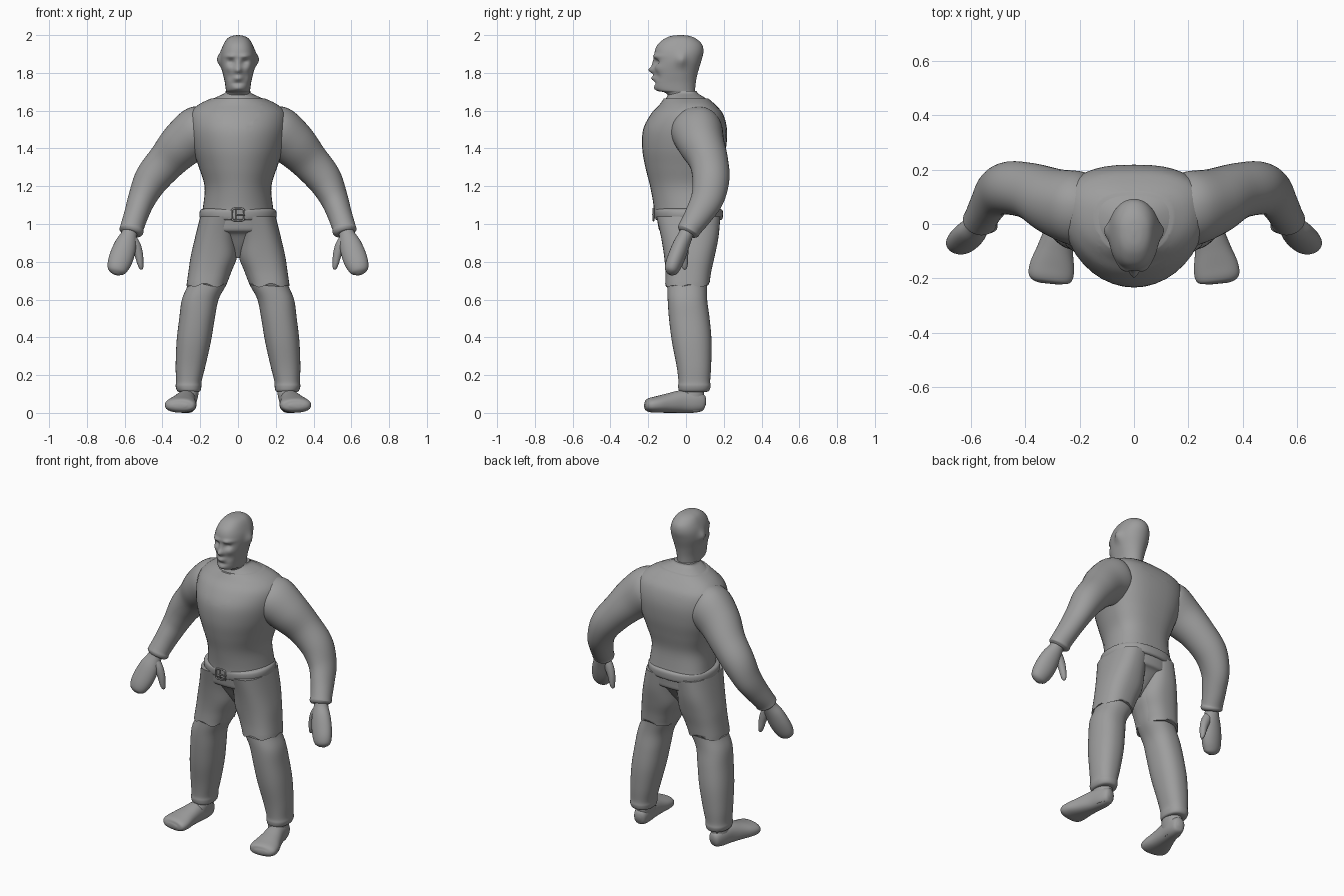
import bpy, bmesh, math
from mathutils import Vector

if "Cube" in bpy.data.objects:
    bpy.data.objects.remove(bpy.data.objects["Cube"])

X, Y, Z = Vector((1, 0, 0)), Vector((0, 1, 0)), Vector((0, 0, 1))
grey = bpy.data.materials.new("dark_grey")
grey.diffuse_color = (.34, .34, .34, 1)
grey.use_nodes = True
grey.node_tree.nodes["Principled BSDF"].inputs["Base Color"].default_value = grey.diffuse_color


def spline(rows, steps):
    """Catmull-Rom interpolation through rows of numbers."""
    out = []
    for i in range(len(rows) - 1):
        p0, p1 = rows[max(i - 1, 0)], rows[i]
        p2, p3 = rows[i + 1], rows[min(i + 2, len(rows) - 1)]
        for s in range(steps):
            t = s / steps
            out.append([0.5 * (2 * b + (c - a) * t + (2 * a - 5 * b + 4 * c - d) * t * t
                               + (3 * b - a - 3 * c + d) * t ** 3)
                        for a, b, c, d in zip(p0, p1, p2, p3)])
    out.append(list(rows[-1]))
    return out


def loft(name, rows, ref=None, e=(2, 2), n=40, steps=5, mirror=False):
    """Rows are x, y, z, side radius, front depth, back depth.
    Rings are level, or follow the path when a reference axis is given."""
    rows = spline(rows, steps)
    bm = bmesh.new()
    rings = []
    for i, (x, y, z, r, f, b) in enumerate(rows):
        t = Z
        if ref:
            t = (Vector(rows[min(i + 1, len(rows) - 1)][:3]) - Vector(rows[max(i - 1, 0)][:3])).normalized()
        u = (ref or Y).cross(t).normalized()
        v = t.cross(u)
        ring = []
        for k in range(n):
            a = 2 * math.pi * k / n
            c, s = math.cos(a), math.sin(a)
            p = 2 / (e[0] if s < 0 else e[1])
            cu = math.copysign(abs(c) ** p, c) * max(r, .002)
            sv = math.copysign(abs(s) ** p, s) * max(f if s < 0 else b, .002)
            ring.append(bm.verts.new(Vector((x, y, z)) + u * cu + v * sv))
        rings.append(ring)
    for lo, hi in zip(rings, rings[1:]):
        for k in range(n):
            bm.faces.new((lo[k], lo[(k + 1) % n], hi[(k + 1) % n], hi[k]))
    bm.faces.new(rings[0][::-1])
    bm.faces.new(rings[-1])
    bmesh.ops.recalc_face_normals(bm, faces=bm.faces)
    return finish(name, bm, mirror)


def smooth(me):
    me.shade_smooth()
    me.set_sharp_from_angle(angle=math.radians(50))


def finish(name, bm, mirror=False):
    me = bpy.data.meshes.new(name)
    bm.to_mesh(me)
    bm.free()
    smooth(me)
    me.materials.append(grey)
    ob = bpy.data.objects.new(name, me)
    bpy.context.collection.objects.link(ob)
    if mirror:
        ob.modifiers.new("Mirror", 'MIRROR').use_mirror_merge = False
    return ob


def upright(rows, mid=.5, grow=0, cx=0):
    """Turn z, half width, front y, back y (and optional centre x) into loft rows."""
    out = []
    for z, r, yf, yb, *x in rows:
        c = yf + (yb - yf) * mid
        out.append((x[0] if x else cx, c, z, r + grow, c - yf + grow, yb - c + grow))
    return out


def tube(rows):
    """Turn x, y, z, radius a, radius b (and optional back radius) into loft rows."""
    return [(x, y, z, a, b, back[0] if back else b) for x, y, z, a, b, *back in rows]


# Undershirt body, with the vest as a slightly larger shell cut by a scoop neck
body = [(1.03, .185, -.155, .175), (1.1, .172, -.16, .165), (1.2, .165, -.178, .16),
        (1.3, .195, -.203, .18), (1.4, .23, -.22, .2), (1.5, .25, -.215, .205),
        (1.58, .245, -.175, .185), (1.63, .2, -.13, .145), (1.665, .13, -.105, .105),
        (1.69, .075, -.095, .065), (1.705, .065, -.085, .055)]
loft("undershirt", upright(body, .62), e=(2, 2.6))
vest = loft("vest", upright(body[:9], .62, .012), e=(2, 2.6))
bm = bmesh.new()
bmesh.ops.create_cone(bm, cap_ends=True, segments=48, radius1=1, radius2=1, depth=1)
for v in bm.verts:
    x, y, z = v.co
    v.co = (x * .128, z, 1.65 + y * (.145 if y < 0 else .2))
bmesh.ops.recalc_face_normals(bm, faces=bm.faces)
cutter = finish("neckline_cutter", bm)
cutter.hide_render = True
cut = vest.modifiers.new("Neckline", 'BOOLEAN')
cut.operation, cut.object, cut.solver = 'DIFFERENCE', cutter, 'EXACT'
deps = bpy.context.evaluated_depsgraph_get()
trimmed = bpy.data.meshes.new_from_object(vest.evaluated_get(deps))
vest.modifiers.clear()
vest.data = trimmed
smooth(trimmed)
bpy.data.objects.remove(cutter)

# Head, pushed out and in to form the face and ears
head = loft("head", upright([
    (1.66, .062, -.08, .05), (1.695, .062, -.11, .048), (1.708, .064, -.155, .048),
    (1.75, .07, -.168, .052), (1.8, .081, -.168, .062), (1.86, .092, -.166, .08),
    (1.91, .09, -.166, .092), (1.95, .077, -.15, .085), (1.98, .058, -.115, .055),
    (1.995, .033, -.08, .02), (2.0, .005, -.04, -.02)], .58), e=(2.4, 2), n=72, steps=7)
bumps = [(0, 1.815, .03, .018, .018), (0, 1.85, .012, .014, .025), (.04, 1.888, .014, .028, .011),
         (.036, 1.857, -.016, .018, .014), (.055, 1.825, .008, .02, .02), (0, 1.772, .016, .024, .012),
         (0, 1.745, -.007, .03, .008), (0, 1.718, .008, .025, .012), (.04, 1.78, -.009, .02, .025)]
for v in head.data.vertices:
    x, y, z = v.co
    if y < -.07:
        for bx, bz, amount, sx, sz in bumps:
            v.co.y -= amount * math.exp(-((abs(x) - bx) / sx) ** 2 - ((z - bz) / sz) ** 2)
    ear = math.exp(-((y + .025) / .028) ** 2 - ((z - 1.87) / .035) ** 2)
    v.co.x += math.copysign(.019 * ear, x) if abs(x) > .04 else 0

# Sleeves with rolled cuffs
loft("sleeve", tube([
    (.14, .07, 1.52, .1, .11, .09), (.2, .07, 1.495, .135, .15, .122), (.29, .085, 1.425, .124, .128, .118),
    (.375, .115, 1.335, .104, .1, .108), (.455, .132, 1.24, .093, .098), (.506, .115, 1.14, .075, .088),
    (.537, .07, 1.055, .065, .074), (.56, .025, .985, .062, .062), (.565, .012, .962, .064, .06),
    (.568, .006, .95, .05, .048)]), ref=Y, mirror=True)

# Mitten hands and thumbs
loft("hand", tube([
    (.568, .02, 1.0, .035, .035), (.577, .0, .945, .042, .038), (.595, -.025, .89, .058, .044),
    (.615, -.048, .83, .064, .046), (.633, -.068, .78, .059, .043), (.64, -.08, .748, .045, .033),
    (.643, -.086, .733, .016, .012)]), ref=Y, mirror=True)
loft("thumb", tube([
    (.575, -.01, .94, .025, .025), (.545, -.012, .89, .028, .025), (.526, -.01, .84, .023, .022),
    (.517, -.008, .79, .016, .018), (.512, -.007, .765, .01, .011), (.511, -.007, .758, .002, .002)]),
    ref=Y, mirror=True)

# Hips, and trouser legs with puffed hems
loft("hips", upright([(1.05, .195, -.155, .182), (1.0, .198, -.149, .178), (.965, .198, -.14, .172),
                      (.945, .17, -.11, .145), (.88, .06, -.07, .1), (.82, .02, -.03, .05)]), e=(2.4, 2.4))
leg = [(1.04, .098, -.145, .17, .096), (.93, .107, -.12, .16, .11), (.83, .118, -.104, .14, .122),
       (.75, .109, -.097, .122, .143), (.68, .102, -.098, .112, .163), (.6, .097, -.097, .112, .2),
       (.5, .094, -.09, .125, .217), (.38, .091, -.075, .135, .234), (.25, .079, -.05, .133, .251),
       (.17, .068, -.04, .128, .26), (.14, .068, -.042, .13, .262), (.115, .06, -.035, .12, .26),
       (.11, .04, -.01, .09, .26)]
loft("trouser_leg", upright(leg), e=(2.3, 2.3), mirror=True)

# Thigh covers: offset outward so their inner side sinks into the leg
cover = [(z, r + .003, yf - .012, yb + .012, x + k) for (z, r, yf, yb, x), k
         in zip(leg[:5], (.003, .007, .007, .007, .004))]
thigh = loft("thigh_cover", upright(cover), e=(2.5, 2.5), mirror=True)
for v in thigh.data.vertices:
    if v.co.z < .685:
        v.co.z += .012 * math.sin(v.co.x * 45) + .006 * math.sin(v.co.y * 70)

# Feet: ankle and shoe
loft("ankle", upright([(.15, .045, -.01, .09, .257), (.11, .05, -.04, .095, .258),
                       (.05, .045, -.06, .098, .266), (.012, .034, -.05, .085, .268)]), mirror=True)
loft("foot", tube([
    (.256, .104, .05, .012, .012), (.258, .092, .052, .034, .042), (.264, .05, .058, .046, .057),
    (.275, -.02, .06, .053, .06), (.289, -.09, .052, .066, .052), (.3, -.15, .045, .081, .044),
    (.306, -.19, .041, .082, .038), (.309, -.21, .039, .068, .028), (.31, -.219, .039, .037, .01)]),
    ref=Z, e=(2.4, 2.2), mirror=True)

# Belt with rounded edges
loft("belt", upright([(1.018, .175, -.14, .165), (1.024, .197, -.16, .19), (1.048, .205, -.167, .196),
                      (1.074, .199, -.165, .192), (1.083, .175, -.145, .168)]), e=(2.2, 2.4))


# Buckle frame, bar and prong
def wire(name, pts, cyclic, r):
    cu = bpy.data.curves.new(name, 'CURVE')
    cu.dimensions, cu.bevel_depth, cu.bevel_resolution = '3D', r, 2
    cu.use_fill_caps = True
    cu.materials.append(grey)
    sp = cu.splines.new('POLY')
    sp.points.add(len(pts) - 1)
    for p, co in zip(sp.points, pts):
        p.co = (*co, 1)
    sp.use_cyclic_u = cyclic
    bpy.context.collection.objects.link(bpy.data.objects.new(name, cu))


frame = []
for k in range(24):
    a = 2 * math.pi * k / 24
    c, s = math.cos(a), math.sin(a)
    frame.append((math.copysign(abs(c) ** .4, c) * .033, -.172, 1.05 + math.copysign(abs(s) ** .4, s) * .032))
wire("buckle_frame", frame, True, .005)
wire("buckle_bar", [(-.008, -.17, 1.018), (-.008, -.17, 1.082)], False, .004)
wire("buckle_prong", [(-.01, -.174, 1.05), (.036, -.177, 1.05)], False, .004)
